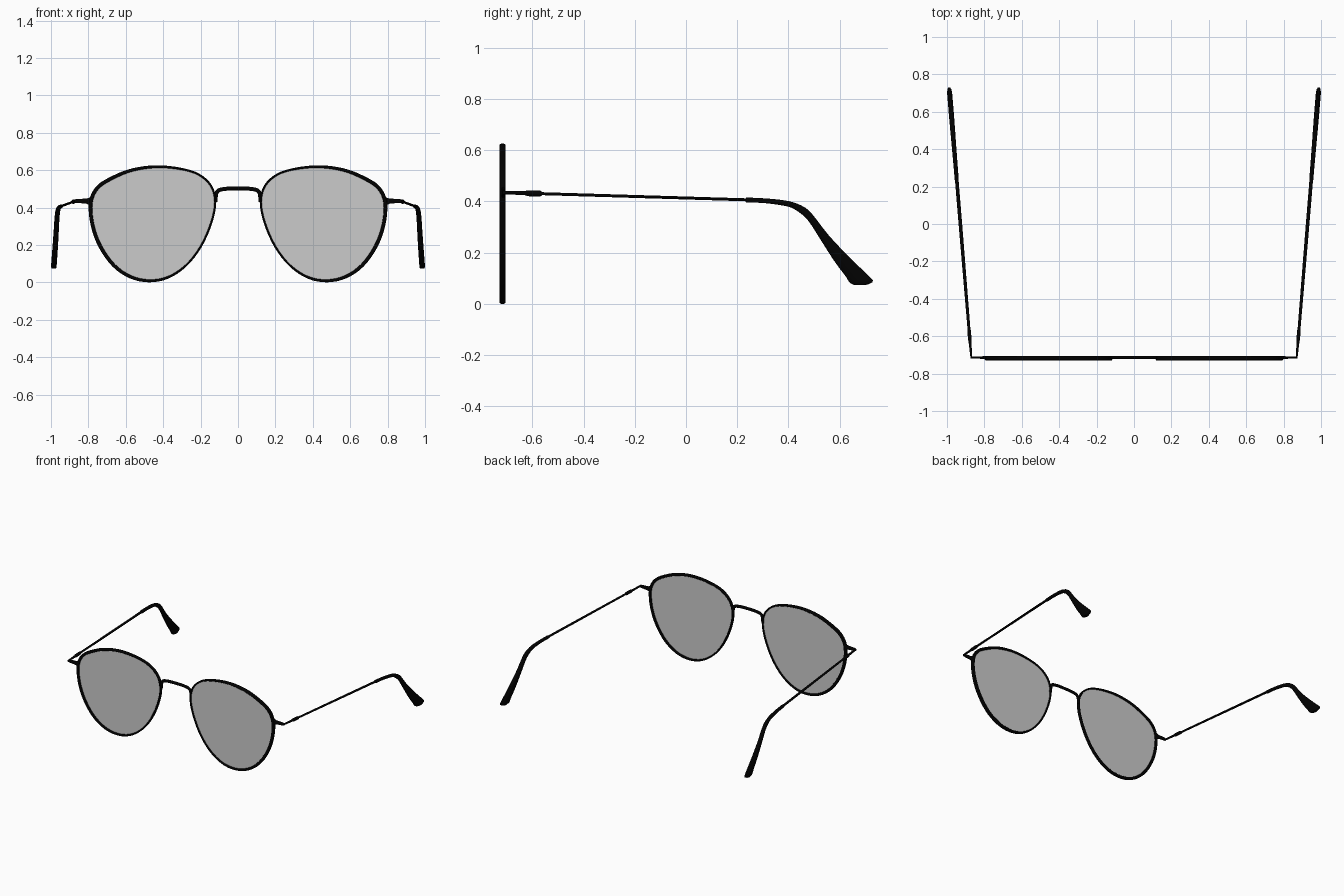
import bpy, bmesh, math
from mathutils import Vector

if "Cube" in bpy.data.objects:
    bpy.data.objects.remove(bpy.data.objects["Cube"])


def material(name, color):
    m = bpy.data.materials.new(name)
    m.diffuse_color = color
    m.use_nodes = True
    m.node_tree.nodes["Principled BSDF"].inputs["Base Color"].default_value = m.diffuse_color
    return m


BLACK = material("black", (0.0005, 0.0005, 0.0005, 1))
TINT = material("lens_tint", (0.55, 0.55, 0.55, 1))


def loft(name, rings, mat, closed=False, angle=40):
    """Skin a list of equal-sized rings, capped or joined end to start."""
    bm = bmesh.new()
    loops = [[bm.verts.new(p) for p in r] for r in rings]
    n = len(loops[0])
    for i in range(len(loops) - (0 if closed else 1)):
        a, b = loops[i], loops[(i + 1) % len(loops)]
        for j in range(n):
            k = (j + 1) % n
            bm.faces.new((a[j], a[k], b[k], b[j]))
    if not closed:
        bm.faces.new(loops[0])
        bm.faces.new(loops[-1])
    bmesh.ops.recalc_face_normals(bm, faces=bm.faces)
    me = bpy.data.meshes.new(name)
    bm.to_mesh(me)
    bm.free()
    me.materials.append(mat)
    ob = bpy.data.objects.new(name, me)
    bpy.context.collection.objects.link(ob)
    bpy.ops.object.select_all(action='DESELECT')
    ob.select_set(True)
    bpy.context.view_layer.objects.active = ob
    bpy.ops.object.shade_smooth_by_angle(angle=math.radians(angle))
    return ob


def spline(pts, sub, closed=False):
    """Catmull-Rom curve through the points."""
    n, out = len(pts), []
    P = [Vector(p) for p in pts]
    at = lambda i: P[i % n] if closed else P[max(0, min(n - 1, i))]
    for i in range(n if closed else n - 1):
        a, b, c, d = (at(i + k) for k in (-1, 0, 1, 2))
        for s in range(sub):
            t = s / sub
            out.append(0.5 * (2 * b + (c - a) * t + (2 * a - 5 * b + 4 * c - d) * t * t
                              + (3 * b - a - 3 * c + d) * t ** 3))
    if not closed:
        out.append(P[-1])
    return out


def ring(c, u, v, n=12, power=1.0):
    """Ellipse (or rounded box, power < 1) with half axes u and v."""
    f = lambda x: math.copysign(abs(x) ** power, x)
    return [c + u * f(math.cos(2 * math.pi * (i + .5) / n))
            + v * f(math.sin(2 * math.pi * (i + .5) / n)) for i in range(n)]


def mirrored(rings, side):
    return [[Vector((p.x * side, p.y, p.z)) for p in r] for r in rings]


FY = -0.717      # plane of the front frame
Y = Vector((0, 1, 0))
outline = spline([(.44, .626), (.56, .611), (.66, .575), (.755, .517), (.797, .43), (.788, .305),
                  (.745, .187), (.672, .085), (.58, .022), (.476, 0), (.372, .02), (.275, .085),
                  (.195, .187), (.138, .315), (.116, .43), (.14, .52), (.21, .583), (.315, .615)], 4, True)
N = len(outline)

# rim cross-sections: wider toward the temples
rim, lens_edge = [], []
for i, p in enumerate(outline):
    t = (outline[(i + 1) % N] - outline[i - 1]).normalized()
    inward = Vector((t.y, 0, -t.x))
    w = 0.0055 + 0.0045 * max(0, min(1, (p.x - .25) / .45))
    c = Vector((p.x, FY, p.y)) + inward * w
    rim.append(ring(c, inward * w, Y * .012, 12, .6))
    lens_edge.append(c)
lens = [[c + Y * dy for c in lens_edge] for dy in (-.002, .002)]

# end piece running outward from the rim
end_piece = [ring(Vector((x, FY + .003, z)), Y * d, Vector((0, 0, h)), 12, .6) for x, z, h, d in
             [(.78, .433, .03, .009), (.795, .433, .02, .008), (.81, .434, .014, .007),
              (.84, .435, .012, .006), (.868, .435, .010, .005), (.874, .435, .006, .004)]]


# temple runs in a straight splayed line seen from above
def tx(y):
    return .87 + (y + .712) * .118 / 1.44


def tz(y):
    return .435 - (y + .712) * .03


def temple_ring(y, hx, hz):
    return ring(Vector((tx(y), y, tz(y))), Vector((hx, 0, 0)), Vector((0, 0, hz)), 12)


arm = [temple_ring(y, hx, .006) for y, hx in ((-.716, .004), (-.56, .008), (-.3, .009), (0, .010), (.26, .010))]
hinge = [temple_ring(y, hx, hz) for y, hx, hz in
         [(-.712, .005, .007), (-.63, .008, .008), (-.62, .010, .012), (-.57, .010, .012), (-.562, .008, .007)]]

# ear tip: pairs of upper and lower edge points (y, z, y, z)
edges = [(.234, .416, .234, .396), (.30, .413, .30, .394), (.367, .407, .365, .386),
         (.42, .397, .41, .376), (.468, .375, .449, .352), (.50, .343, .481, .320),
         (.56, .266, .532, .240), (.64, .182, .580, .165), (.717, .108, .626, .103)]
upper = spline([(a, b, 0) for a, b, _, _ in edges], 3)
lower = spline([(c, d, 0) for _, _, c, d in edges], 3)
pairs = [(u.x, u.y, l.x, l.y) for u, l in zip(upper, lower)]
pairs += [(.732, .092, .634, .088), (.729, .084, .644, .079), (.716, .077, .656, .074), (.70, .073, .67, .073)]
tip = []
for i, (a, b, c, d) in enumerate(pairs):
    hi, lo = Vector((tx(a), a, b)), Vector((tx(c), c, d))
    hx = .011 + .003 * min(1, i / 20)
    if i >= len(pairs) - 2:
        hx *= .8
    tip.append(ring((hi + lo) / 2, Vector((hx, 0, 0)), (hi - lo) / 2, 12, .8))

for side, tag in ((1, "right"), (-1, "left")):
    for part, rings, mat, closed in (("rim", rim, BLACK, True), ("lens", lens, TINT, False),
                                     ("end_piece", end_piece, BLACK, False), ("hinge", hinge, BLACK, False),
                                     ("temple", arm, BLACK, False), ("ear_tip", tip, BLACK, False)):
        loft(f"{part}_{tag}", mirrored(rings, side), mat, closed)

# bridge arching between the rims
half = [(-.121, .43), (-.117, .47), (-.105, .491), (-.075, .499), (-.035, .502)]
arch = spline([(x, z, 0) for x, z in half] + [(0, .502, 0)] + [(-x, z, 0) for x, z in reversed(half)], 3)
bridge = []
for i, p in enumerate(arch):
    t = (arch[min(i + 1, len(arch) - 1)] - arch[max(i - 1, 0)]).normalized()
    bridge.append(ring(Vector((p.x, FY + .003, p.y)), Vector((-t.y, 0, t.x)) * .011, Y * .008, 12))
loft("bridge", bridge, BLACK)
